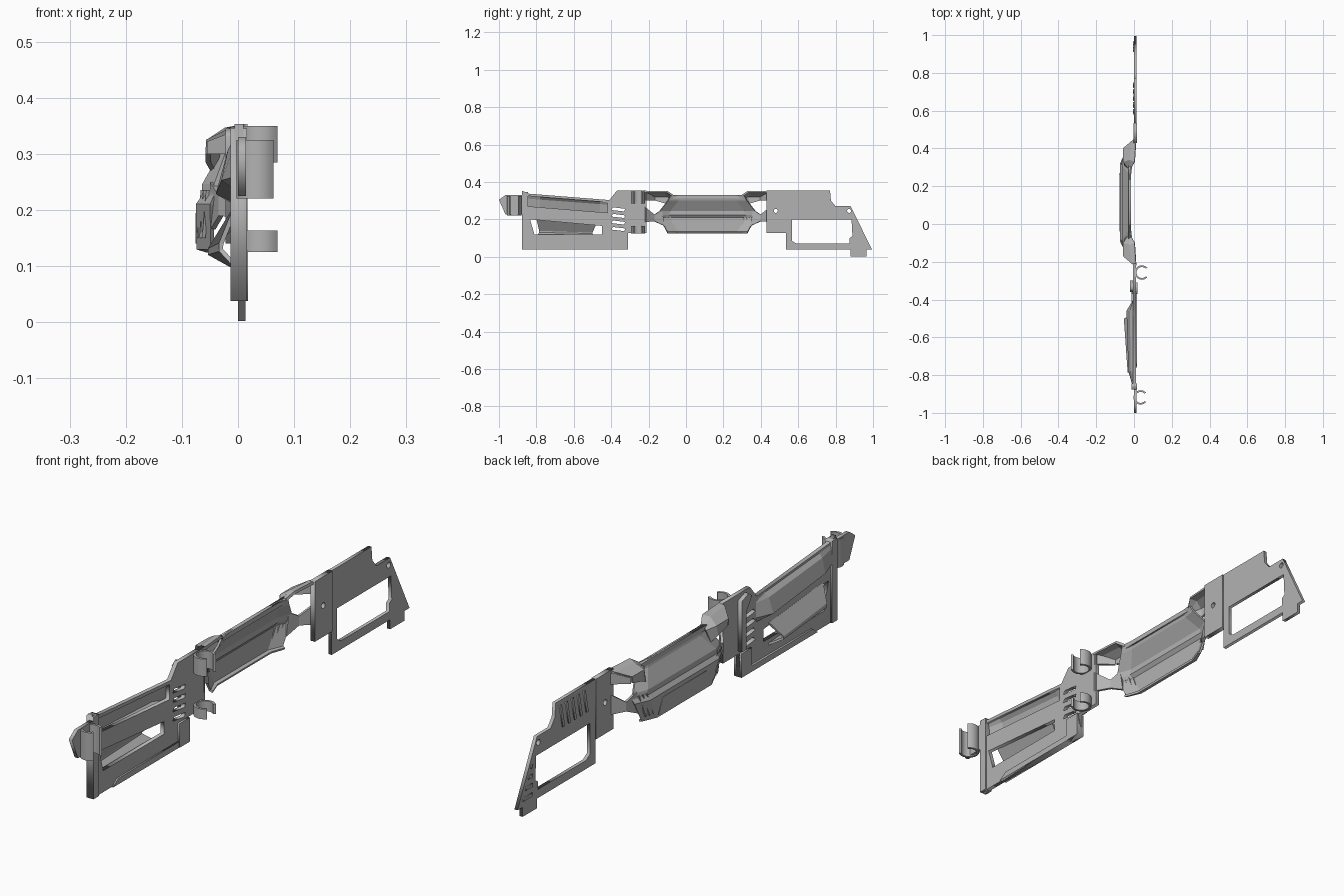
import bpy, bmesh, math
from mathutils import Matrix

cube = bpy.data.objects.get("Cube")
if cube:
    bpy.data.objects.remove(cube, do_unlink=True)

grey = bpy.data.materials.new("plain_grey")
grey.use_nodes = True
COL = (0.45, 0.45, 0.45, 1)
grey.diffuse_color = COL
grey.node_tree.nodes["Principled BSDF"].inputs["Base Color"].default_value = COL

SIDE = Matrix(((0, 0, 1, 0), (1, 0, 0, 0), (0, 1, 0, 0), (0, 0, 0, 1)))


def add(name, mesh):
    ob = bpy.data.objects.new(name, mesh)
    bpy.context.collection.objects.link(ob)
    mesh.materials.clear()
    mesh.materials.append(grey)
    return ob


def prism(name, loops, lo, hi, side=True):
    """Outline with holes, extruded along x (side) or along z."""
    cu = bpy.data.curves.new(name, 'CURVE')
    cu.dimensions = '2D'
    cu.fill_mode = 'BOTH'
    cu.extrude = (hi - lo) / 2
    for loop in loops:
        sp = cu.splines.new('POLY')
        sp.points.add(len(loop) - 1)
        for p, (u, v) in zip(sp.points, loop):
            p.co = (u, v, 0, 1)
        sp.use_cyclic_u = True
    tmp = bpy.data.objects.new(name + "_outline", cu)
    bpy.context.collection.objects.link(tmp)
    dg = bpy.context.evaluated_depsgraph_get()
    me = bpy.data.meshes.new_from_object(tmp.evaluated_get(dg))
    bpy.data.objects.remove(tmp, do_unlink=True)
    me.transform(Matrix.Translation((0, 0, (lo + hi) / 2)))
    if side:
        me.transform(SIDE)
    bm = bmesh.new()
    bm.from_mesh(me)
    bmesh.ops.remove_doubles(bm, verts=bm.verts, dist=1e-5)
    bmesh.ops.recalc_face_normals(bm, faces=bm.faces)
    bm.to_mesh(me)
    bm.free()
    return add(name, me)


def shell(name, rows, thick=0.008):
    """Folded sheet through rows of points, given thickness."""
    bm = bmesh.new()
    grid = [[bm.verts.new(p) for p in row] for row in rows]
    for a, b in zip(grid, grid[1:]):
        for i in range(len(a) - 1):
            bm.faces.new((a[i], a[i + 1], b[i + 1], b[i]))
    bmesh.ops.recalc_face_normals(bm, faces=bm.faces)
    me = bpy.data.meshes.new(name)
    bm.to_mesh(me)
    bm.free()
    ob = add(name, me)
    mod = ob.modifiers.new("Thickness", 'SOLIDIFY')
    mod.thickness = thick
    mod.offset = 0
    return ob


def circle(cy, cz, r, n=12):
    return [(cy + r * math.cos(i * math.tau / n), cz + r * math.sin(i * math.tau / n))
            for i in range(n)]


def box(y0, y1, z0, z1):
    return [(y0, z0), (y1, z0), (y1, z1), (y0, z1)]


def clip(name, cx, cy, z0, z1):
    angs = [math.radians(42 + 276 * i / 20) for i in range(21)]
    arc = lambda r, seq: [(cx + r * math.cos(a), cy + r * math.sin(a)) for a in seq]
    ob = prism(name, [arc(0.038, angs) + arc(0.029, angs[::-1])], z0, z1, side=False)
    bpy.ops.object.select_all(action='DESELECT')
    ob.select_set(True)
    bpy.context.view_layer.objects.active = ob
    bpy.ops.object.shade_smooth_by_angle(angle=math.radians(30))


# front guard plate with side window, upper recess and vent slots
outline = [(-.877, .038), (-.877, .353), (-.84, .337), (-.41, .303), (-.37, .353),
           (-.21, .353), (-.21, .128), (-.31, .128), (-.31, .038)]
window = [(-.834, .20), (-.45, .165), (-.45, .118), (-.81, .118)]
recess = [(-.85, .325), (-.42, .291), (-.42, .235), (-.85, .27)]
slots = [[(-.40, z), (-.33, z - .008), (-.325, z + .006), (-.39, z + .014)]
         for z in (.145, .18, .215, .25)]
prism("guard_plate", [outline, window, recess] + slots, -.006, .01)
prism("guard_front_rib", [box(-.877, -.845, .038, .345)], -.013, .016)
prism("guard_rear_post", [box(-.37, -.31, .038, .128)], -.013, .018)
prism("guard_bottom_rib", [[(-.76, .038), (-.37, .038), (-.37, .06), (-.73, .06)]], -.013, .016)
prism("slot_frame", [[(-.325, .14), (-.30, .14), (-.30, .33), (-.34, .345), (-.36, .33),
                      (-.325, .28)]], -.022, 0)

# bulged upper panel of the guard
ys = (-.86, -.78, -.46, -.405)
top = lambda y: .325 - (y + .86) * .075
shell("guard_upper_panel", [
    [(0, y, top(y) + .005) for y in ys],
    [(x, y, top(y) - .012) for x, y in zip((-.003, -.014, -.018, -.003), ys)],
    [(x, y, top(y) - .065) for x, y in zip((-.003, -.026, -.036, -.003), ys)],
    [(-.002, y, top(y) - .08) for y in ys]])

# wedge bulging out over the window, open at both ends
shell("guard_wedge", [
    [(-.004, -.80, .205), (-.004, -.48, .176)],
    [(-.03, -.785, .14), (-.05, -.50, .13)],
    [(-.03, -.785, .128), (-.05, -.50, .122)],
    [(-.004, -.80, .1), (-.004, -.48, .097)]])

# nose tab and barrel clips
prism("nose_tab", [[(-1, .305), (-.965, .33), (-.87, .33), (-.87, .225), (-.965, .225)]], 0, .014)
clip("front_clip", .035, -.918, .22, .325)
clip("rear_upper_clip", .042, -.257, .285, .35)
clip("rear_lower_clip", .042, -.257, .125, .163)

# middle cover, folded with angled end bands
cover = []
for x, z, y0, y1 in ((-.02, .33, -.08, .31), (-.028, .302, -.095, .325),
                     (-.06, .245, -.14, .37), (-.06, .225, -.148, .378),
                     (-.071, .21, -.143, .373), (-.071, .132, -.10, .33),
                     (-.055, .128, -.098, .328)):
    w = .055
    cover.append([(x * .65, y0, z), (x, y0 + w, z), (x, y1 - w, z), (x * .65, y1, z)])
shell("middle_cover", cover)
prism("cover_lower_panel", [[(-.04, .14), (.27, .14), (.245, .195), (-.015, .195)]], -.076, -.07)
prism("cover_top_rail", [box(-.08, .31, .312, .33)], -.03, -.015)

# arches and struts joining the cover to the plates at each end
for label, f in (("rear", lambda y: y), ("front", lambda y: .23 - y)):
    shell(label + "_arch_top", [
        [(.012, f(.45), .347), (.004, f(.33), .347), (-.012, f(.30), .326)],
        [(-.012, f(.44), .342), (-.022, f(.34), .342), (-.024, f(.30), .322)],
        [(-.053, f(.40), .322), (-.053, f(.33), .322), (-.032, f(.30), .312)],
        [(-.053, f(.395), .30), (-.053, f(.34), .285), (-.045, f(.31), .27)]], .01)
    shell(label + "_arch_corner", [
        [(.008, f(.45), .345), (-.052, f(.40), .322)],
        [(.008, f(.45), .30), (-.052, f(.40), .30)]], .01)
    shell(label + "_strut", [
        [(.008, f(.45), .265), (-.03, f(.40), .225), (-.045, f(.36), .25)],
        [(.008, f(.45), .185), (-.03, f(.40), .19), (-.045, f(.345), .165)]], .01)
    # ribs on the end bands of the cover
    for i in range(3):
        d = i * .016
        shell(label + "_band_rib", [
            [(-.054 - d * .3, f(.352 - d), .235), (-.054 - d * .3, f(.358 - d), .235)],
            [(-.061 - d * .3, f(.322 - d), .15), (-.061 - d * .3, f(.328 - d), .15)]], .006)

# joint plate and skeleton stock
prism("joint_plate", [box(.43, .535, .128, .353), circle(.48, .245, .011)], -.002, .017)
stock = [(.535, .353), (.77, .353), (.775, .30), (.80, .27), (.88, .27), (.995, .038),
         (.965, .038), (.965, .002), (.88, .002), (.88, .038), (.535, .038)]
opening = [(.567, .20), (.885, .20), (.89, .11), (.875, .10), (.875, .07),
           (.59, .07), (.567, .085)]
prism("stock_plate", [stock, opening, circle(.872, .245, .011)], 0, .013)

# raised ribs on the stock's outer face
for i in range(5):
    y = .58 + i * .035
    prism("stock_rib", [[(y, .25), (y + .012, .25), (y + .03, .335), (y + .018, .335)]], -.004, .001)
for i in range(4):
    z = .06 + i * .035
    prism("butt_rib", [[(.91, z), (.965 - i * .015, z), (.96 - i * .015, z + .012), (.91, z + .012)]],
          -.004, .001)
